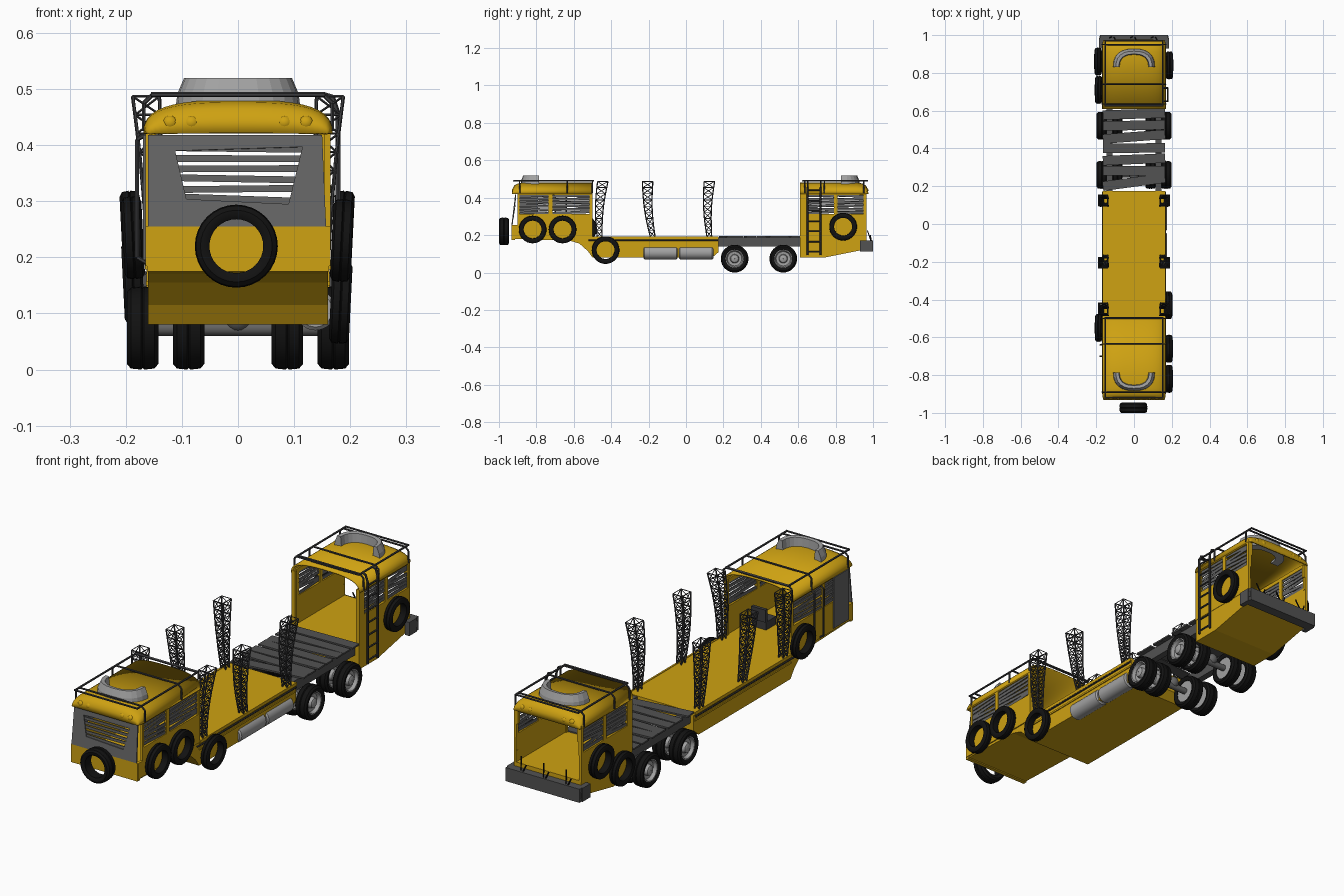
import bpy, bmesh, math, random
from mathutils import Vector, Matrix

random.seed(4)
cube = bpy.data.objects.get("Cube")
if cube:
    bpy.data.objects.remove(cube, do_unlink=True)


def material(name, r, g, b):
    m = bpy.data.materials.new(name)
    m.use_nodes = True
    m.diffuse_color = (r, g, b, 1)
    m.node_tree.nodes["Principled BSDF"].inputs["Base Color"].default_value = (r, g, b, 1)
    return m


yellow = material("bus yellow", 0.62, 0.36, 0.006)
plate_grey = material("plate grey", 0.13, 0.13, 0.13)
plank_grey = material("plank grey", 0.085, 0.085, 0.085)
pipe_grey = material("dark pipe grey", 0.045, 0.045, 0.048)
light_grey = material("light grey", 0.36, 0.36, 0.36)
rubber = material("black rubber", 0.006, 0.006, 0.006)


def add(name, bm, mat, smooth=False):
    bmesh.ops.recalc_face_normals(bm, faces=bm.faces[:])
    me = bpy.data.meshes.new(name)
    bm.to_mesh(me)
    bm.free()
    me.materials.append(mat)
    ob = bpy.data.objects.new(name, me)
    bpy.context.collection.objects.link(ob)
    if smooth:
        bpy.ops.object.select_all(action="DESELECT")
        ob.select_set(True)
        bpy.context.view_layer.objects.active = ob
        bpy.ops.object.shade_smooth_by_angle(angle=math.radians(40))
    return ob


def block(bm, x0, x1, y0, y1, z0, z1):
    m = Matrix.Translation(((x0 + x1) / 2, (y0 + y1) / 2, (z0 + z1) / 2))
    bmesh.ops.create_cube(bm, size=1, matrix=m @ Matrix.Diagonal((abs(x1 - x0), y1 - y0, z1 - z0, 1)))


def box(name, mat, *limits):
    bm = bmesh.new()
    block(bm, *limits)
    return add(name, bm, mat)


def board(bm, a, b, width, thick, up):
    """Flat board from a to b, its width along up."""
    a, b, up = Vector(a), Vector(b), Vector(up)
    d = (b - a).normalized()
    n = d.cross(up).normalized()
    w = n.cross(d)
    m = Matrix((d * (b - a).length, w * width, n * thick)).transposed().to_4x4()
    bmesh.ops.create_cube(bm, size=1, matrix=Matrix.Translation((a + b) / 2) @ m)


def rod(bm, a, b, r, sides=6):
    a, b = Vector(a), Vector(b)
    q = (b - a).to_track_quat("Z", "Y").to_matrix().to_4x4()
    bmesh.ops.create_cone(bm, cap_ends=True, segments=sides, radius1=r, radius2=r,
                          depth=(b - a).length, matrix=Matrix.Translation((a + b) / 2) @ q)


def path(bm, points, r):
    for a, b in zip(points, points[1:]):
        rod(bm, a, b, r)


def prism(name, mat, profile, half):
    bm = bmesh.new()
    f = bm.faces.new([bm.verts.new((-half, y, z)) for y, z in profile])
    ext = bmesh.ops.extrude_face_region(bm, geom=[f])
    verts = [v for v in ext["geom"] if isinstance(v, bmesh.types.BMVert)]
    bmesh.ops.translate(bm, verts=verts, vec=(2 * half, 0, 0))
    return add(name, bm, mat)


def lathe(name, mat, profile, centre, axis="X", closed=True, tilt=0):
    """Spin (offset, radius) points around an axis."""
    bm = bmesh.new()
    n, rings = 32, []
    for i in range(n):
        t = math.tau * i / n
        rings.append([bm.verts.new((u, r * math.cos(t), r * math.sin(t))) for u, r in profile])
    k = len(profile)
    for i in range(n):
        p, q = rings[i], rings[(i + 1) % n]
        for j in range(k if closed else k - 1):
            bm.faces.new((p[j], p[(j + 1) % k], q[(j + 1) % k], q[j]))
    ob = add(name, bm, mat, True)
    ob.location = centre
    ob.rotation_euler = (0, tilt, math.pi / 2 if axis == "Y" else 0)
    return ob


def tyre(name, centre, width, axis="X", tilt=0, inner=0.048):
    h = width / 2
    lathe(name, rubber, [(-h * .8, inner), (-h, .056), (-h, .064), (-h * .75, .072), (-h * .1, .074),
                         (0, .071), (h * .1, .074), (h * .75, .072), (h, .064), (h, .056), (h * .8, inner)],
          centre, axis, tilt=tilt)


# Lower hull, deck and rear floor
prism("deck_hull", yellow, [(-.93, .18), (-.62, .17), (-.57, .155), (-.525, .115), (-.5, .08), (.14, .08),
                            (.175, .11), (.175, .19), (-.93, .19)], .16)
prism("rear_hull", yellow, [(.61, .08), (.74, .08), (.965, .125), (.965, .19), (.61, .19)], .163)
box("front_panel", yellow, -.162, .162, -.932, -.915, .175, .255)
bm = bmesh.new()
for s in (-1, 1):
    block(bm, s * .158, s * .166, -.5, .175, .178, .192)
    block(bm, s * .158, s * .164, -.5, .17, .15, .158)
add("deck_edge_trim", bm, yellow)
bm = bmesh.new()
for s in (-1, 1):
    rod(bm, (s * .166, -.52, .172), (s * .166, .17, .172), .004)
add("deck_side_rails", bm, pipe_grey)

# Cab walls, window pillars and slatted windows
walls, slats = bmesh.new(), bmesh.new()
cabs = [(-.9, -.5, [(-.89, -.735), (-.715, -.515)]), (.61, .965, [(.645, .79), (.81, .95)])]
for y0, y1, windows in cabs:
    for s in (-1, 1):
        xa, xb = s * .154, s * .165
        block(walls, xa, xb, y0, y1, .185, .312)
        block(walls, xa, xb, y0, y1, .415, .432)
        edges = [y0] + [e for w in windows for e in w] + [y1]
        for a, b in zip(edges[::2], edges[1::2]):
            block(walls, xa, xb, a, b, .31, .42)
        for a, b in windows:
            for i in range(6):
                z = .321 + i * .0178
                t = random.uniform(-.006, .006)
                board(slats, (s * .159, a - .005, z - t), (s * .159, b + .005, z + t), .0135, .004, (0, 0, 1))
for s in (-1, 1):
    block(walls, s * .154, s * .165, -.93, -.9, .185, .255)
    # Ragged edges of the open rear end
    for z0, z1, w in ((.19, .24, .012), (.24, .3, .008), (.3, .36, .014), (.36, .42, .02)):
        block(walls, s * (.165 - w), s * .163, .952, .966, z0, z1)
    block(walls, s * .148, s * .165, .61, .622, .19, .43)
    block(walls, s * .148, s * .165, -.512, -.5, .19, .43)
add("cab_walls", walls, yellow)
add("window_slats", slats, plate_grey)


# Arched roofs, domed at the outer end
def roof(name, stations):
    bm = bmesh.new()
    n, rows = 20, []
    for y, h, w in stations:
        row = []
        for i in range(n + 1):
            t = math.pi * i / n
            c, s = math.cos(t), max(0, math.sin(t))
            x = math.copysign(abs(c) ** .7, c) * .165 * w
            row.append(bm.verts.new((x, y, .42 + .057 * h * s ** .7)))
        rows.append(row)
    for p, q in zip(rows, rows[1:]):
        for i in range(n):
            bm.faces.new((p[i], p[i + 1], q[i + 1], q[i]))
    ob = add(name, bm, yellow, True)
    mod = ob.modifiers.new("thickness", "SOLIDIFY")
    mod.thickness, mod.offset = .007, 0


dome = [(0, .02, .96), (.004, .45, .975), (.012, .75, .985), (.03, .93, 1), (.06, 1, 1)]
roof("front_roof", [(-.928 + d, h, w) for d, h, w in dome] + [(-.5, 1, 1)])
roof("rear_roof", [(.972 - d, h, w) for d, h, w in dome] + [(.61, 1, 1)])

# Marker lights on both domes
bm = bmesh.new()
for x in (-.121, -.083, .083, .121):
    for y in (-.92, .964):
        m = Matrix.Translation((x, y, .44)) @ Matrix.Diagonal((1, .8, .9, 1))
        bmesh.ops.create_uvsphere(bm, u_segments=12, v_segments=8, radius=.014, matrix=m)
add("marker_lights", bm, yellow, True)

# Armoured windscreen with slats behind its opening
bm = bmesh.new()
place = lambda x, z: (x, -.933 + (z - .255) * .12, z)
outer = [bm.verts.new(place(*p)) for p in ((-.16, .255), (.157, .255), (.15, .418), (-.16, .418))]
inner = [bm.verts.new(place(*p)) for p in ((-.092, .304), (.09, .295), (.115, .397), (-.112, .39))]
for i in range(4):
    j = (i + 1) % 4
    bm.faces.new((outer[i], outer[j], inner[j], inner[i]))
add("windscreen_plate", bm, plate_grey).modifiers.new("thickness", "SOLIDIFY").thickness = .006
bm = bmesh.new()
for i in range(6):
    z = .304 + i * .018
    t = random.uniform(-.005, .005)
    board(bm, (-.125, place(0, z)[1] + .006, z - t), (.125, place(0, z)[1] + .006, z + t), .012, .004, (0, 0, 1))
add("windscreen_slats", bm, plate_grey)

# Door, grab handle and driver seat
box("door", plate_grey, -.169, -.164, -.895, -.79, .195, .418)
bm = bmesh.new()
path(bm, [(-.163, -.7, .42), (-.18, -.7, .41), (-.18, -.7, .2), (-.163, -.7, .19)], .004)
path(bm, [(-.163, -.64, .42), (-.18, -.64, .41), (-.18, -.64, .2), (-.163, -.64, .19)], .004)
add("grab_handles", bm, pipe_grey)
bm = bmesh.new()
block(bm, .05, .12, -.7, -.63, .19, .225)
block(bm, .05, .12, -.64, -.625, .225, .28)
add("driver_seat", bm, pipe_grey)

# Roof racks
bm = bmesh.new()
for y0, y1, bars in ((-.92, -.495, (-.89, -.635, -.5)), (.625, .97, (.635, .74, .95))):
    for s in (-1, 1):
        rod(bm, (s * .152, y0, .49), (s * .152, y1, .49), .0045)
        for y in bars:
            path(bm, [(s * .152, y, .49), (s * .168, y, .475), (s * .168, y, .425)], .004)
    for y in (y0, y1) + bars:
        rod(bm, (-.155, y, .49), (.155, y, .49), .0045)
add("roof_racks", bm, pipe_grey)

# Curved roof scoops
for name, c, s in (("front_scoop", -.785, -1), ("rear_scoop", .83, 1)):
    bm = bmesh.new()
    rows = []
    for i in range(13):
        t = math.pi * i / 12
        cx, cy = math.cos(t), math.sin(t) ** .8 if 0 < i < 12 else 0
        rows.append([bm.verts.new((rx * math.copysign(abs(cx) ** .8, cx), c + s * ry * cy, z))
                     for rx, ry, z in ((.112, .1, .46), (.108, .096, .492), (.096, .085, .52),
                                       (.08, .07, .518), (.075, .065, .46))])
    for p, q in zip(rows, rows[1:]):
        for i in range(5):
            bm.faces.new((p[i], p[(i + 1) % 5], q[(i + 1) % 5], q[i]))
    bm.faces.new(rows[0])
    bm.faces.new(rows[-1])
    add(name, bm, light_grey)

# Lattice posts along the deck
bm = bmesh.new()
corners = ((-1, -1), (1, -1), (1, 1), (-1, 1))
for base, top in ((-.462, -.445), (-.178, -.205), (.125, .125)):
    for s in (-1, 1):
        levels = []
        for i in range(10):
            f = i / 9
            h = .013 + .015 * f
            bend = .01 * math.sin(f * math.pi)
            levels.append([(s * (.15 + .014 * f * f) + a * h * .85, base + (top - base) * f - bend + b * h,
                            .19 + .297 * f) for a, b in corners])
        for p, q in zip(levels, levels[1:]):
            for k in range(4):
                j = (k + 1) % 4
                rod(bm, p[k], q[k], .0032, 5)
                rod(bm, p[k], q[j], .002, 4)
                rod(bm, p[j], q[k], .002, 4)
                rod(bm, q[k], q[j], .002, 4)
add("lattice_posts", bm, pipe_grey)

# Chassis rails and rough planks
bm = bmesh.new()
for s in (-1, 1):
    block(bm, s * .115, s * .145, .17, .62, .14, .187)
add("chassis_rails", bm, plank_grey)
bm = bmesh.new()
for i in range(7):
    y = .222 + i * .06
    t = random.uniform(-.004, .022)
    board(bm, (-.165, y - t, .192), (.165, y + t, .192), .05, .007, (0, 1, 0))
add("planks", bm, plank_grey)

# Twin road wheels, hubs and axles
for n, y in enumerate((.26, .52), 1):
    bm = bmesh.new()
    rod(bm, (-.17, y, .074), (.17, y, .074), .014, 16)
    bmesh.ops.create_uvsphere(bm, u_segments=16, v_segments=10, radius=.026,
                              matrix=Matrix.Translation((0, y, .092)))
    add(f"axle_{n}", bm, plate_grey, True)
    for s in (-1, 1):
        for part, x in (("outer", .17), ("inner", .088)):
            tyre(f"{part}_wheel_{n}", (s * x, y, .074), .056)
            lathe(f"{part}_hub_{n}", light_grey, [(s * u, r) for u, r in (
                (-.02, .001), (-.02, .049), (.022, .049), (.022, .044), (.008, .038), (.006, .024),
                (.02, .02), (.024, .012), (.024, .001))], (s * x, y, .074), closed=False)

# Spare tyres hung on the body
tyre("front_spare_tyre", (-.003, -.973, .22), .054, "Y")
for n, (x, y, z) in enumerate(((.185, -.82, .23), (.185, -.66, .23), (.183, -.43, .12), (.187, .84, .245),
                              (-.187, -.55, .235), (-.19, .86, .245), (-.187, .71, .155)), 1):
    tyre(f"side_spare_tyre_{n}", (x, y, z), .036, tilt=math.copysign(.05, x))

# Fuel tanks
for n, (a, b) in enumerate(((-.228, -.045), (-.038, .146)), 1):
    h = (b - a) / 2
    lathe(f"fuel_tank_{n}", light_grey, [(-h, .001), (-h, .03), (-h + .006, .036), (h - .006, .036),
                                         (h, .03), (h, .001)], (.138, (a + b) / 2, .106), "Y", closed=False)

# Ladder on the rear cab
bm = bmesh.new()
for y in (.65, .72):
    path(bm, [(.178, y, .095), (.178, y, .455), (.168, y, .485), (.152, y, .49)], .005)
for i in range(7):
    rod(bm, (.178, .65, .11 + i * .055), (.178, .72, .11 + i * .055), .004)
add("ladder", bm, pipe_grey)

# Rear bumper with bent wire
bm = bmesh.new()
block(bm, -.18, .18, .955, 1, .112, .172)
for s in (-1, 1):
    block(bm, s * .163, s * .185, .93, .985, .112, .172)
    block(bm, s * .155, s * .183, .95, .995, .13, .155)
add("rear_bumper", bm, plank_grey)
bm = bmesh.new()
for x in (-.11, 0, .11):
    path(bm, [(x - .02, .985, .2), (x, .995, .15), (x + .015, .97, .225)], .003)
add("bent_wire", bm, rubber)
